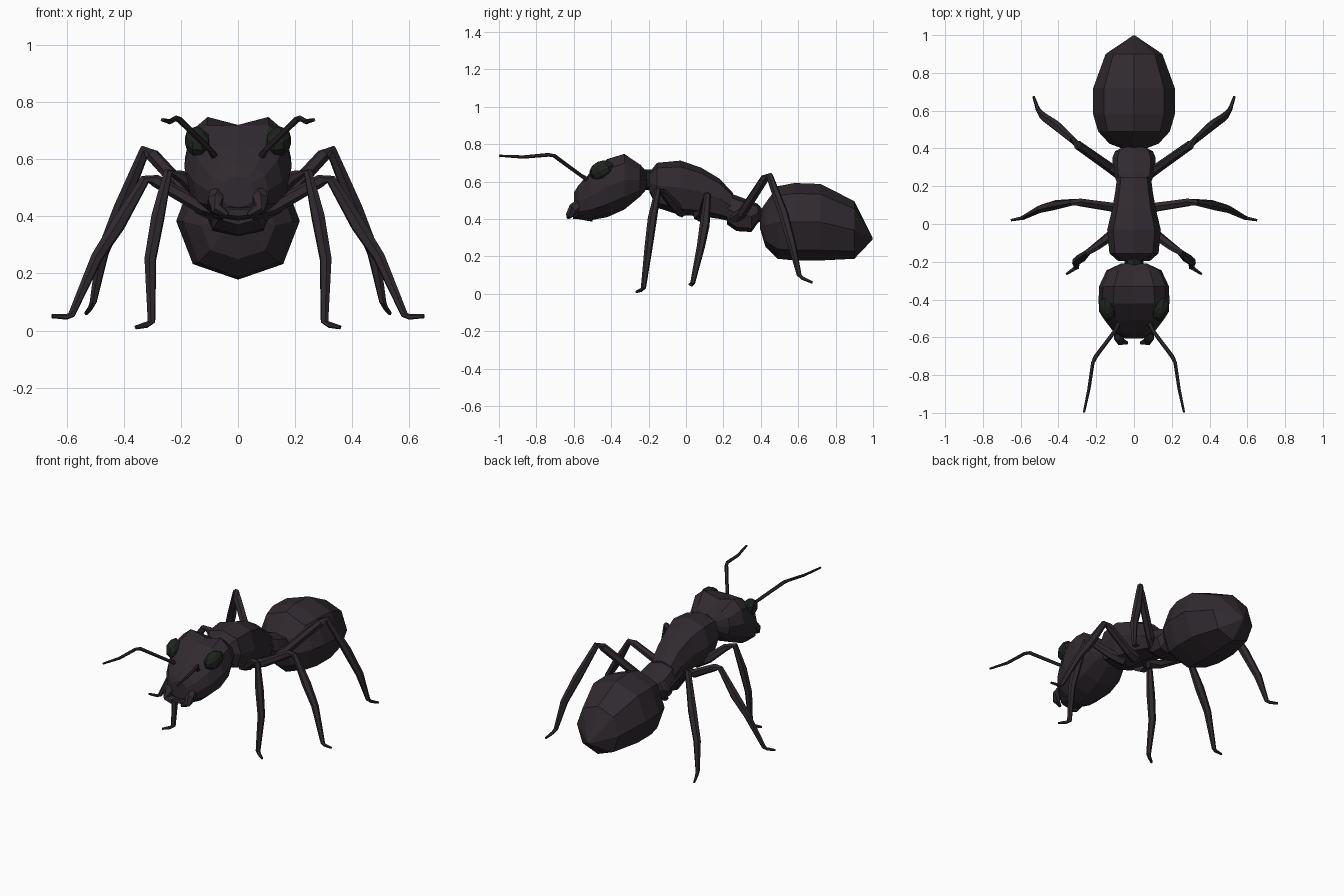
import bpy, bmesh
from math import sin, cos, pi
from mathutils import Vector, Matrix


def material(name, rgb):
    m = bpy.data.materials.new(name)
    m.diffuse_color = (*rgb, 1)
    return m


BODY = material("dark_shell", (0.030, 0.023, 0.029))
EYE = material("dark_green", (0.013, 0.017, 0.013))


def finish(name, bm, mat, mirror=False):
    bmesh.ops.recalc_face_normals(bm, faces=bm.faces)
    me = bpy.data.meshes.new(name)
    bm.to_mesh(me)
    bm.free()
    me.materials.append(mat)
    ob = bpy.data.objects.new(name, me)
    bpy.context.collection.objects.link(ob)
    if mirror:
        ob.modifiers.new("mirror", 'MIRROR')
    return ob


def skin(bm, rings):
    n = len(rings[0])
    for a, b in zip(rings, rings[1:]):
        for i in range(n):
            j = (i + 1) % n
            bm.faces.new((a[i], a[j], b[j], b[i]))
    bm.faces.new(rings[0])
    bm.faces.new(rings[-1])


def loft(name, sections, n=8, power=1.0, mat=BODY):
    """Sections along y: (y, half width, z low, z high, optional top notch)."""
    bm = bmesh.new()
    rings = []
    for y, w, lo, hi, *notch in sections:
        ring = []
        for i in range(n):
            a = pi / 2 + 2 * pi * i / n
            c, s = cos(a), sin(a)
            x = w * abs(c) ** power * (1 if c > 0 else -1)
            z = (lo + hi) / 2 + (hi - lo) / 2 * abs(s) ** power * (1 if s > 0 else -1)
            if i == 0 and notch:
                z -= notch[0]
            ring.append(bm.verts.new((x, y, z)))
        rings.append(ring)
    skin(bm, rings)
    return finish(name, bm, mat)


def limb(name, points, n=6):
    """Tapered tube through (x, y, z, radius), mirrored across x."""
    bm = bmesh.new()
    pts = [Vector(p[:3]) for p in points]
    rings = []
    for k, p in enumerate(pts):
        d = (pts[min(k + 1, len(pts) - 1)] - pts[max(k - 1, 0)]).normalized()
        u = d.cross(Vector((0.35, 1, 0.1))).normalized()
        if rings and u.dot(last) < 0:
            u = -u
        last = u
        v = d.cross(u)
        rings.append([bm.verts.new(p + points[k][3] * (u * cos(2 * pi * i / n) + v * sin(2 * pi * i / n)))
                      for i in range(n)])
    skin(bm, rings)
    return finish(name, bm, BODY, True)


# Body segments
loft("head", [(-0.21, 0.07, 0.56, 0.655), (-0.245, 0.145, 0.52, 0.70, 0.015),
              (-0.33, 0.185, 0.45, 0.765, 0.045), (-0.42, 0.188, 0.41, 0.735, 0.015),
              (-0.51, 0.155, 0.393, 0.65), (-0.575, 0.105, 0.40, 0.58),
              (-0.60, 0.055, 0.43, 0.54)], 12, 0.8)
loft("neck", [(-0.24, 0.045, 0.57, 0.65), (-0.215, 0.05, 0.555, 0.665), (-0.17, 0.05, 0.55, 0.665)], 8, mat=EYE)
loft("thorax", [(-0.195, 0.085, 0.54, 0.65), (-0.155, 0.13, 0.46, 0.70),
                (-0.03, 0.142, 0.42, 0.712), (0.08, 0.115, 0.415, 0.675),
                (0.18, 0.098, 0.40, 0.615), (0.25, 0.09, 0.385, 0.54)], 8, 0.75)
loft("waist_node", [(0.22, 0.09, 0.37, 0.54), (0.27, 0.11, 0.335, 0.525),
                    (0.35, 0.115, 0.33, 0.495), (0.385, 0.10, 0.38, 0.48), (0.41, 0.05, 0.39, 0.45)], 8, 0.75)
loft("abdomen", [(0.395, 0.05, 0.35, 0.44), (0.425, 0.13, 0.25, 0.485), (0.49, 0.19, 0.187, 0.575),
                 (0.58, 0.216, 0.178, 0.592), (0.72, 0.216, 0.178, 0.587),
                 (0.90, 0.15, 0.187, 0.495), (0.998, 0.005, 0.29, 0.30)], 8, 0.9)

# Eyes
bm = bmesh.new()
rot = Matrix.Rotation(0.45, 4, 'X') @ Matrix.Rotation(-0.25, 4, 'Z')
bmesh.ops.create_uvsphere(bm, u_segments=8, v_segments=6, radius=1,
                          matrix=Matrix.Translation((0.142, -0.452, 0.66)) @ rot @ Matrix.Diagonal((0.045, 0.07, 0.05, 1)))
finish("eyes", bm, EYE, True)

# Jaws and mouth
limb("mandibles", [(0.07, -0.55, 0.49, 0.03), (0.08, -0.60, 0.455, 0.03),
                   (0.072, -0.622, 0.425, 0.022), (0.035, -0.63, 0.405, 0.008)])
loft("mouth", [(-0.50, 0.09, 0.385, 0.45), (-0.58, 0.08, 0.40, 0.44), (-0.605, 0.05, 0.40, 0.425)], 8)

# Antennae
limb("antennae", [(0.075, -0.51, 0.60, 0.014), (0.10, -0.565, 0.635, 0.010), (0.205, -0.705, 0.738, 0.011),
                  (0.218, -0.735, 0.743, 0.010), (0.238, -0.87, 0.731, 0.009), (0.265, -0.998, 0.738, 0.006)])

# Legs
limb("front_legs", [(0.05, -0.02, 0.44, 0.035), (0.12, -0.06, 0.47, 0.028), (0.20, -0.12, 0.54, 0.022),
                    (0.245, -0.15, 0.555, 0.017), (0.28, -0.18, 0.40, 0.025), (0.307, -0.20, 0.25, 0.022),
                    (0.303, -0.228, 0.03, 0.014), (0.32, -0.24, 0.02, 0.011), (0.358, -0.265, 0.011, 0.007)])
limb("middle_legs", [(0.05, 0.07, 0.42, 0.035), (0.12, 0.09, 0.43, 0.026), (0.29, 0.115, 0.525, 0.022),
                     (0.325, 0.115, 0.53, 0.018), (0.42, 0.10, 0.37, 0.027), (0.495, 0.08, 0.255, 0.022),
                     (0.583, 0.035, 0.055, 0.013), (0.60, 0.03, 0.048, 0.010), (0.652, 0.02, 0.05, 0.007)])
limb("hind_legs", [(0.05, 0.25, 0.40, 0.035), (0.13, 0.30, 0.43, 0.026), (0.30, 0.42, 0.615, 0.024),
                   (0.325, 0.445, 0.635, 0.019), (0.41, 0.52, 0.43, 0.027), (0.475, 0.565, 0.27, 0.023),
                   (0.507, 0.605, 0.10, 0.013), (0.515, 0.625, 0.082, 0.010), (0.532, 0.675, 0.06, 0.007)])
